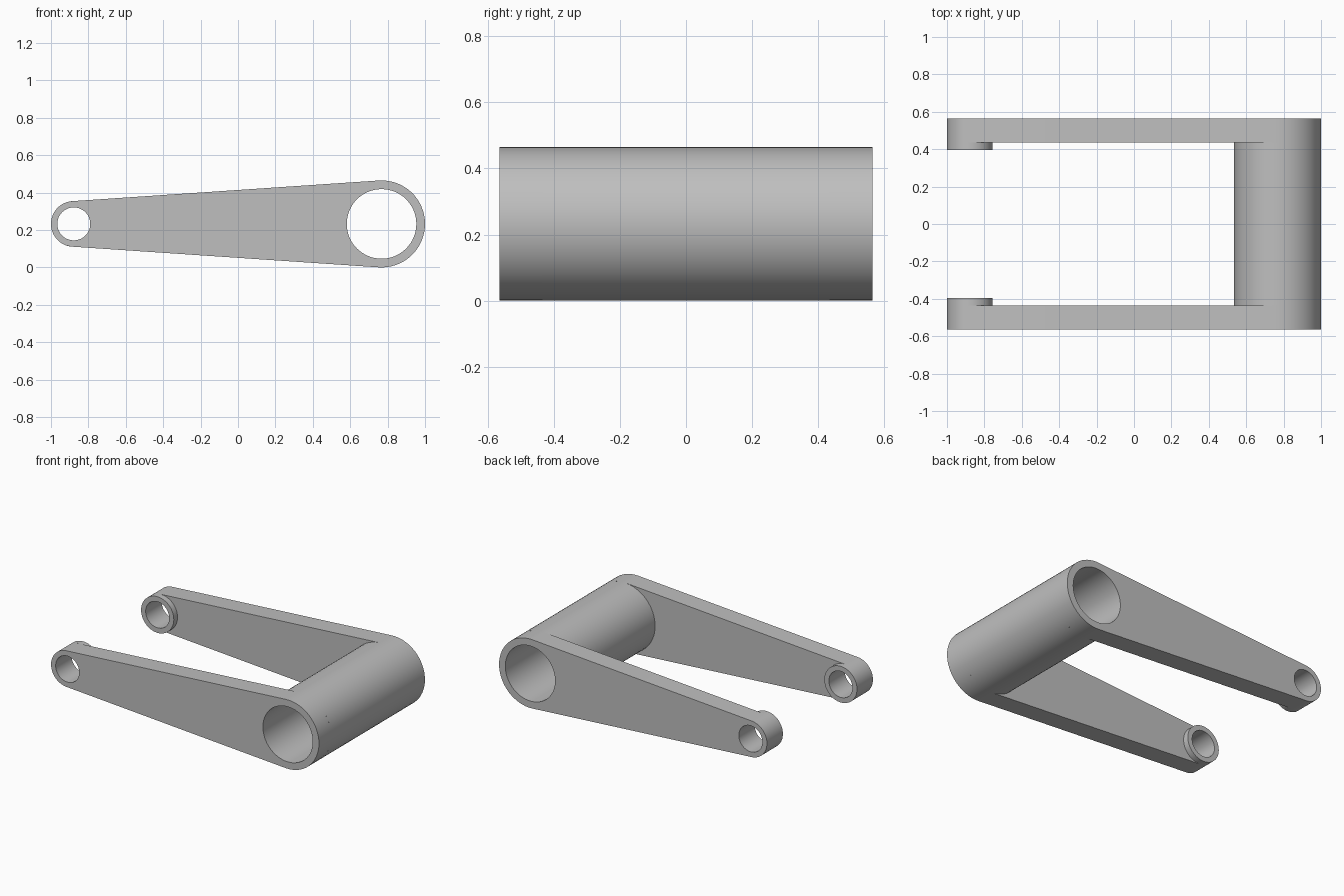
import bpy, bmesh, math

if "Cube" in bpy.data.objects:
    bpy.data.objects.remove(bpy.data.objects["Cube"], do_unlink=True)

SEG = 64
Z = 0.2325                      # height of both pivot axes
BIG_X, BIG_R, BIG_BORE = 0.7675, 0.2325, 0.186
END_X, END_R, END_BORE = -0.878, 0.122, 0.088
OUT_Y, IN_Y, BOSS_Y = 0.565, 0.435, 0.395

grey = bpy.data.materials.new("plain grey")
grey.use_nodes = True
colour = (0.52, 0.52, 0.52, 1)
grey.diffuse_color = colour
grey.node_tree.nodes["Principled BSDF"].inputs["Base Color"].default_value = colour


def arc(cx, r, start, end, n):
    """Points (x, z) along an arc, both ends included."""
    angles = [start + (end - start) * i / n for i in range(n + 1)]
    return [(cx + r * math.cos(a), Z + r * math.sin(a)) for a in angles]


def circle(cx, r):
    return arc(cx, r, 0, 2 * math.pi, SEG)[:-1]


def plate(name, loops, y0, y1, caps=(True, True)):
    """Extrude an outline with holes along y; caps are for the y0 and y1 ends."""
    bm = bmesh.new()
    rims = {}
    for y, cap in zip((y0, y1), caps):
        edges = []
        for k, loop in enumerate(loops):
            vs = [bm.verts.new((x, y, z)) for x, z in loop]
            rims[y, k] = vs
            edges += [bm.edges.new((vs[i - 1], vs[i])) for i in range(len(vs))]
        if cap:
            bmesh.ops.triangle_fill(bm, edges=edges, use_beauty=True)
    for k in range(len(loops)):
        a, b = rims[y0, k], rims[y1, k]
        for i in range(len(a)):
            # outline walls face outward, hole walls face into the bore
            quad = (a[i - 1], a[i], b[i], b[i - 1])
            bm.faces.new(quad if k == 0 else quad[::-1])
    bmesh.ops.recalc_face_normals(bm, faces=bm.faces)
    if not any(caps):
        # open shell: orient each wall away from or toward its axis
        cx = sum(x for x, z in loops[0]) / len(loops[0])
        limit = (BIG_R + BIG_BORE) / 2
        for f in bm.faces:
            c = f.calc_center_median()
            dx, dz = c.x - cx, c.z - Z
            outward = f.normal.x * dx + f.normal.z * dz > 0
            if outward != (math.hypot(dx, dz) > limit):
                f.normal_flip()
    mesh = bpy.data.meshes.new(name)
    bm.to_mesh(mesh)
    bm.free()
    mesh.materials.append(grey)
    obj = bpy.data.objects.new(name, mesh)
    bpy.context.collection.objects.link(obj)
    bpy.ops.object.select_all(action="DESELECT")
    obj.select_set(True)
    bpy.context.view_layer.objects.active = obj
    bpy.ops.object.shade_smooth_by_angle(angle=math.radians(30))
    return obj


# Arm outline: two arcs joined by their common tangents
a = math.acos((BIG_R - END_R) / (BIG_X - END_X))
outline = (arc(BIG_X, BIG_R, a - math.pi, math.pi - a, SEG // 2)
           + arc(END_X, END_R, math.pi - a, math.pi + a, SEG // 2))

big_bore = circle(BIG_X, BIG_BORE)
end_bore = circle(END_X, END_BORE)

# Hollow cross tube between the arms
plate("cross_tube", [circle(BIG_X, BIG_R), big_bore], -IN_Y, IN_Y, (False, False))

# Arms and the small inner bosses at their ends, front and back
for side, s in (("front", -1), ("back", 1)):
    plate(side + "_arm", [outline, big_bore, end_bore], s * IN_Y, s * OUT_Y)
    plate(side + "_boss", [circle(END_X, END_R), end_bore],
          s * BOSS_Y, s * IN_Y, (True, False))
